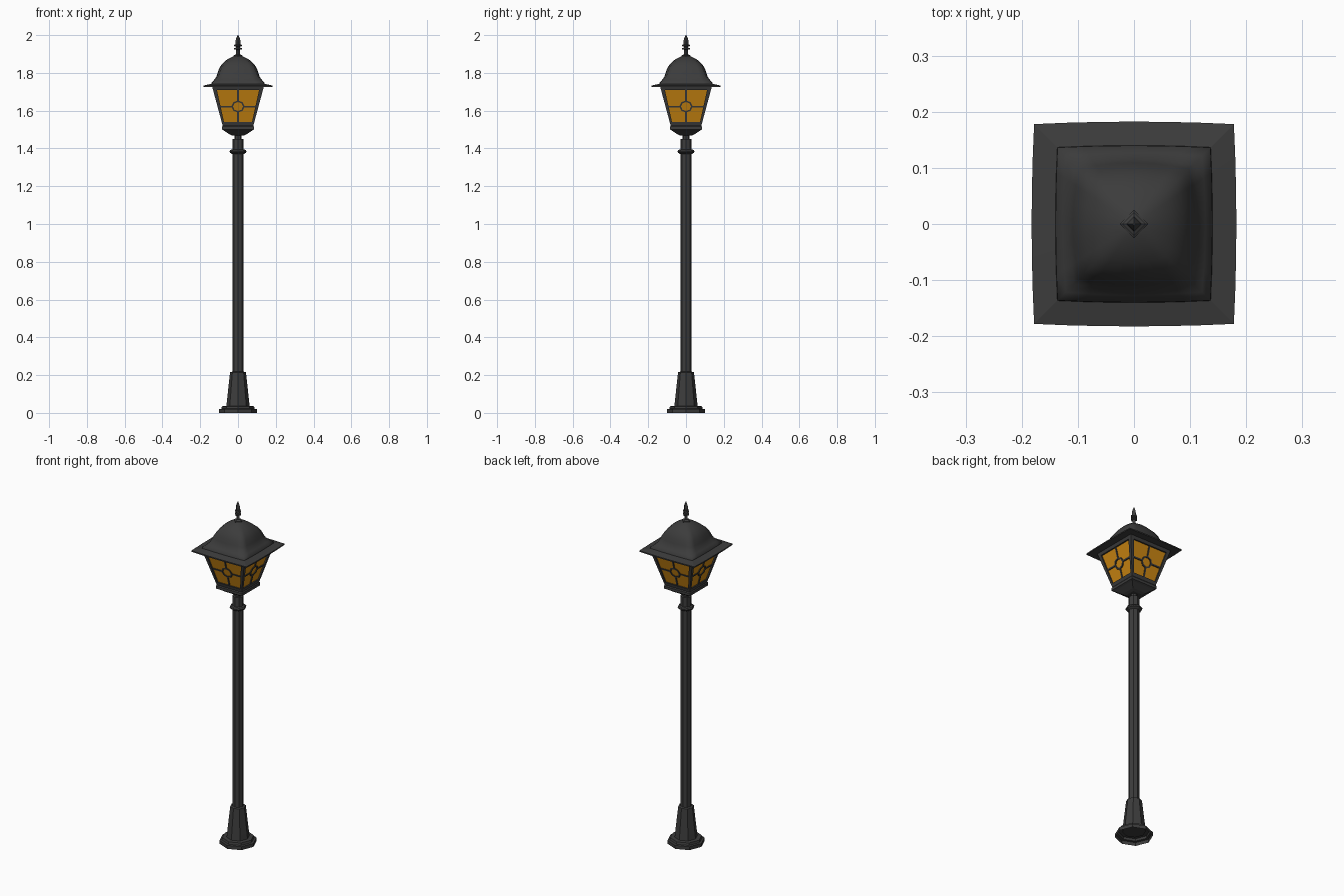
import bpy, bmesh, math
from mathutils import Vector, Matrix

if "Cube" in bpy.data.objects:
    bpy.data.objects.remove(bpy.data.objects["Cube"])


def material(name, rgb):
    m = bpy.data.materials.new(name)
    m.diffuse_color = (*rgb, 1)
    m.use_nodes = True
    m.node_tree.nodes["Principled BSDF"].inputs["Base Color"].default_value = m.diffuse_color
    return m


IRON = material("dark iron", (0.045, 0.045, 0.045))
AMBER = material("amber glass", (0.60, 0.24, 0.006))


def finish(name, bm, mats=(IRON,), smooth=None):
    bmesh.ops.remove_doubles(bm, verts=bm.verts, dist=1e-5)
    bmesh.ops.recalc_face_normals(bm, faces=bm.faces)
    me = bpy.data.meshes.new(name)
    bm.to_mesh(me)
    bm.free()
    for m in mats:
        me.materials.append(m)
    ob = bpy.data.objects.new(name, me)
    bpy.context.collection.objects.link(ob)
    if smooth:
        bpy.ops.object.select_all(action='DESELECT')
        ob.select_set(True)
        bpy.context.view_layer.objects.active = ob
        bpy.ops.object.shade_smooth_by_angle(angle=math.radians(smooth))
    return ob


def loft(name, rings, smooth=None, cap_bottom=True):
    """Skin a stack of closed rings of points, bottom to top."""
    bm = bmesh.new()
    vs = [[bm.verts.new(p) for p in ring] for ring in rings]
    n = len(vs[0])
    for a, b in zip(vs, vs[1:]):
        for i in range(n):
            j = (i + 1) % n
            bm.faces.new((a[i], a[j], b[j], b[i]))
    if cap_bottom:
        bm.faces.new(vs[0][::-1])
    bm.faces.new(vs[-1])
    return finish(name, bm, smooth=smooth)


def poly(r, z, n):
    return [(r * math.cos(2 * math.pi * i / n), r * math.sin(2 * math.pi * i / n), z) for i in range(n)]


def lathe(name, profile, n, **kw):
    return loft(name, [poly(r, z, n) for r, z in profile], **kw)


def soft_square(r, z, roundness=0.0, bulge=0.025, steps=6):
    """Square ring with bowed sides, blended toward a circle."""
    pts = []
    for k in range(4):
        rot = Matrix.Rotation(k * math.pi / 2, 3, 'Z')
        for s in range(steps):
            t = 2 * s / steps - 1
            p = Vector((t * r, -r * (1 + bulge * (1 - t * t)), 0))
            p = p.lerp(p.normalized() * r * 1.05, roundness)
            p.z = z
            pts.append(rot @ p)
    return pts


# Post: stepped foot, tapered socket, shaft with collar, neck
lathe("foot", [(.10, 0), (.10, .02), (.088, .022), (.085, .035), (.06, .036)], 8, cap_bottom=False)
lathe("socket", [(.062, .03), (.058, .07), (.042, .215), (.03, .218)], 8)
lathe("shaft", [(.03, .2), (.03, 1.45)], 8)
lathe("collar", [(.03, 1.37), (.043, 1.378), (.045, 1.385), (.04, 1.392), (.03, 1.395)], 8)
lathe("neck", [(.018, 1.44), (.018, 1.48)], 8)

# Lantern tray
loft("tray", [soft_square(r, z, 0, 0, 1) for r, z in
              [(.03, 1.468), (.045, 1.475), (.075, 1.495), (.085, 1.50), (.085, 1.515), (.078, 1.525)]])

# Lantern body: four sloping sides with recessed glass
Z0, Z1, H0, H1 = 1.52, 1.735, .081, .139


def half(z):
    return H0 + (H1 - H0) * (z - Z0) / (Z1 - Z0)


def on_side(k, x, z, depth=0.0):
    return Matrix.Rotation(k * math.pi / 2, 3, 'Z') @ Vector((x, -half(z) + depth, z))


bm = bmesh.new()
gb, gt, gz0, gz1 = .074, .112, 1.54, 1.71
for k in range(4):
    outer = [on_side(k, *p) for p in ((-H0, Z0), (H0, Z0), (H1, Z1), (-H1, Z1))]
    hole = ((-gb, gz0), (gb, gz0), (gt, gz1), (-gt, gz1))
    loops = [outer, [on_side(k, *p) for p in hole], [on_side(k, *p, .008) for p in hole]]
    loops = [[bm.verts.new(p) for p in lp] for lp in loops]
    for a, b in zip(loops, loops[1:]):
        for i in range(4):
            j = (i + 1) % 4
            bm.faces.new((a[i], a[j], b[j], b[i]))
    bm.faces.new(loops[2]).material_index = 1
finish("lantern_body", bm, (IRON, AMBER))

# Glazing bars: a small ring with four spokes on each pane
CZ, RX = 1.622, .031
ring = [(RX * math.cos(i * math.pi / 4), CZ + .9 * RX * math.sin(i * math.pi / 4)) for i in range(8)]
bars = [(ring[i], ring[(i + 1) % 8]) for i in range(8)]
bars += [(ring[0], (.094, CZ)), (ring[4], (-.094, CZ)), (ring[2], (0, gz1)), (ring[6], (0, gz0))]
bm = bmesh.new()
for k in range(4):
    for p, q in bars:
        p, q = Vector(p), Vector(q)
        d = (q - p).normalized()
        s = Vector((-d.y, d.x)) * .004
        corners = [p - s, q - s, q + s, p + s]
        lo = [bm.verts.new(on_side(k, c.x, c.y, .009)) for c in corners]
        hi = [bm.verts.new(on_side(k, c.x, c.y, .003)) for c in corners]
        bm.faces.new(hi)
        for i in range(4):
            j = (i + 1) % 4
            bm.faces.new((lo[i], lo[j], hi[j], hi[i]))
finish("glazing_bars", bm)

# Roof: thin overhanging brim and bell-shaped dome
loft("brim", [soft_square(r, z) for r, z in
              [(.13, 1.728), (.178, 1.726), (.178, 1.733), (.137, 1.742)]])
loft("dome", [soft_square(*p) for p in
              [(.137, 1.738, 0), (.136, 1.75, 0), (.124, 1.762, .08), (.112, 1.778, .2),
               (.106, 1.795, .28), (.098, 1.82, .35), (.085, 1.843, .45), (.067, 1.862, .6),
               (.045, 1.877, .8), (.022, 1.888, 1), (.008, 1.892, 1)]], smooth=80)

# Finial: four-sided spike with two rings
lathe("finial", [(.025, 1.882), (.025, 1.892), (.011, 1.898), (.010, 1.922), (.021, 1.925), (.021, 1.931),
                 (.011, 1.934), (.011, 1.939), (.021, 1.942), (.021, 1.948), (.012, 1.951), (.014, 1.965),
                 (.010, 1.982), (.002, 2.0)], 4)
